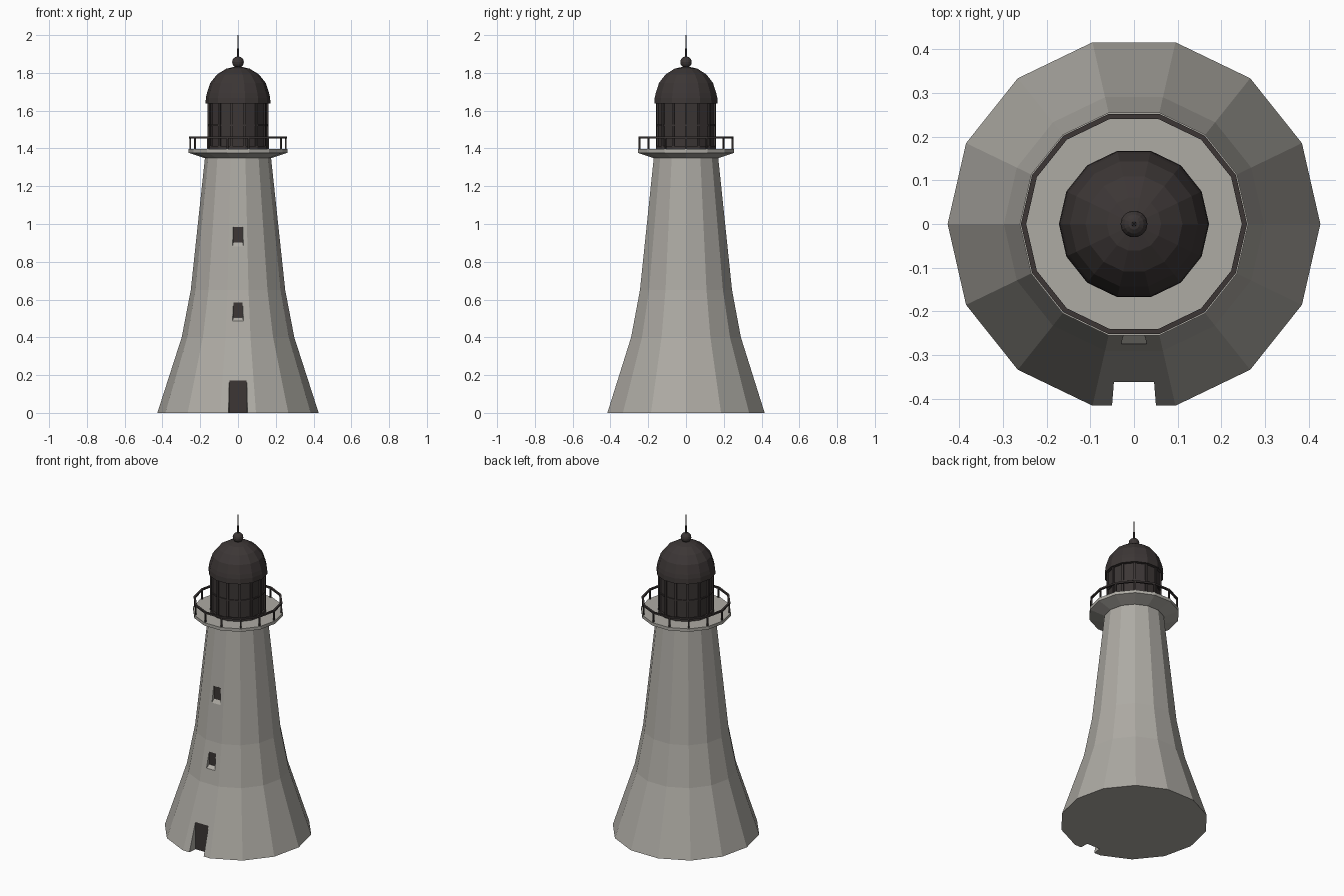
import bpy, bmesh, math

if "Cube" in bpy.data.objects:
    bpy.data.objects.remove(bpy.data.objects["Cube"])

N = 14  # sides of the tower and everything stacked on it


def material(name, col):
    m = bpy.data.materials.new(name)
    m.diffuse_color = (*col, 1)
    m.use_nodes = True
    m.node_tree.nodes["Principled BSDF"].inputs["Base Color"].default_value = m.diffuse_color
    return m


STONE = material("pale stone", (0.42, 0.405, 0.37))
IRON = material("dark iron", (0.045, 0.037, 0.036))


def finish(name, bm, *mats):
    bmesh.ops.recalc_face_normals(bm, faces=bm.faces)
    me = bpy.data.meshes.new(name)
    bm.to_mesh(me)
    bm.free()
    for m in mats:
        me.materials.append(m)
    ob = bpy.data.objects.new(name, me)
    bpy.context.collection.objects.link(ob)
    return ob


def lathe(name, profile, mat, sides=N, closed=False):
    """Spin (radius, z) points round z; caps the ends or closes into a ring."""
    bm = bmesh.new()
    rings = [[bm.verts.new((r * math.cos(2 * math.pi * i / sides),
                            r * math.sin(2 * math.pi * i / sides), z))
              for i in range(sides)] for r, z in profile]
    pairs = list(zip(rings, rings[1:]))
    if closed:
        pairs.append((rings[-1], rings[0]))
    for a, b in pairs:
        for i in range(sides):
            j = (i + 1) % sides
            bm.faces.new((a[i], a[j], b[j], b[i]))
    if not closed:
        bm.faces.new(rings[0])
        bm.faces.new(rings[-1])
    return finish(name, bm, mat)


def band(name, r0, r1, z0, z1):
    return lathe(name, [(r0, z0), (r1, z0), (r1, z1), (r0, z1)], IRON, closed=True)


def posts(name, r, half, z0, z1):
    """Square posts at each corner of the tower's polygon."""
    bm = bmesh.new()
    for k in range(N):
        a = 2 * math.pi * k / N
        corners = [(r + sx * half, sy * half)
                   for sx, sy in ((-1, -1), (1, -1), (1, 1), (-1, 1))]
        lo, hi = [[bm.verts.new((x * math.cos(a) - y * math.sin(a),
                                 x * math.sin(a) + y * math.cos(a), z))
                   for x, y in corners] for z in (z0, z1)]
        bm.faces.new(lo)
        bm.faces.new(hi)
        for i in range(4):
            j = (i + 1) % 4
            bm.faces.new((lo[i], lo[j], hi[j], hi[i]))
    return finish(name, bm, IRON)


def splayed_cutter(name, back, front):
    """Frustum along y; each end is (y, half width, z low, z high)."""
    bm = bmesh.new()
    a, b = [[bm.verts.new(p) for p in ((-w, y, z0), (w, y, z0), (w, y, z1), (-w, y, z1))]
            for y, w, z0, z1 in (back, front)]
    bm.faces.new(a)
    bm.faces.new(b)
    for i in range(4):
        j = (i + 1) % 4
        bm.faces.new((a[i], a[j], b[j], b[i]))
    ob = finish(name, bm, STONE)
    ob.hide_render = True
    return ob


# Flared tower with door and windows cut into the front
tower = lathe("tower", [(0.427, 0), (0.298, 0.4), (0.25, 0.65), (0.174, 1.36)], STONE)
tower.data.materials.append(IRON)
cutters = [
    splayed_cutter("door_cutter", (-0.362, 0.046, -0.05, 0.177), (-0.45, 0.053, -0.05, 0.182)),
    splayed_cutter("low_window_cutter", (-0.255, 0.024, 0.505, 0.585), (-0.285, 0.032, 0.476, 0.596)),
    splayed_cutter("high_window_cutter", (-0.206, 0.024, 0.903, 0.983), (-0.232, 0.034, 0.862, 1.0)),
]
bpy.context.view_layer.objects.active = tower
for c in cutters:
    mod = tower.modifiers.new("cut", 'BOOLEAN')
    mod.operation = 'DIFFERENCE'
    mod.solver = 'EXACT'
    mod.object = c
    bpy.ops.object.modifier_apply(modifier=mod.name)
    bpy.data.objects.remove(c)
# Only the recessed door and panes are exactly vertical and face forward
for p in tower.data.polygons:
    p.material_index = 1 if p.normal.y < -0.9995 else 0

# Gallery deck and railing
lathe("gallery", [(0.18, 1.35), (0.262, 1.377), (0.262, 1.396)], STONE)
posts("railing_posts", 0.253, 0.004, 1.39, 1.458)
band("railing_top", 0.247, 0.259, 1.452, 1.462)

# Lantern room
lathe("lantern_panes", [(0.153, 1.39), (0.153, 1.65)], IRON)
posts("lantern_mullions", 0.155, 0.006, 1.39, 1.65)
band("lantern_base", 0.15, 0.164, 1.39, 1.412)
band("lantern_mid_bar", 0.15, 0.159, 1.52, 1.528)

# Dome with eave, ball and spike
dome = [(0.15, 1.637), (0.172, 1.637), (0.17, 1.668)]
dome += [(0.166 * math.cos(math.radians(a)), 1.67 + 0.164 * math.sin(math.radians(a)))
         for a in (8, 28, 48, 68, 86)]
lathe("dome", dome, IRON)
lathe("ball", [(0.03 * math.sin(math.pi * k / 8) + 0.001, 1.857 - 0.03 * math.cos(math.pi * k / 8))
               for k in range(9)], IRON)
lathe("spike", [(0.006, 1.87), (0.005, 1.93), (0.003, 1.93), (0.002, 2.0)], IRON, sides=8)
